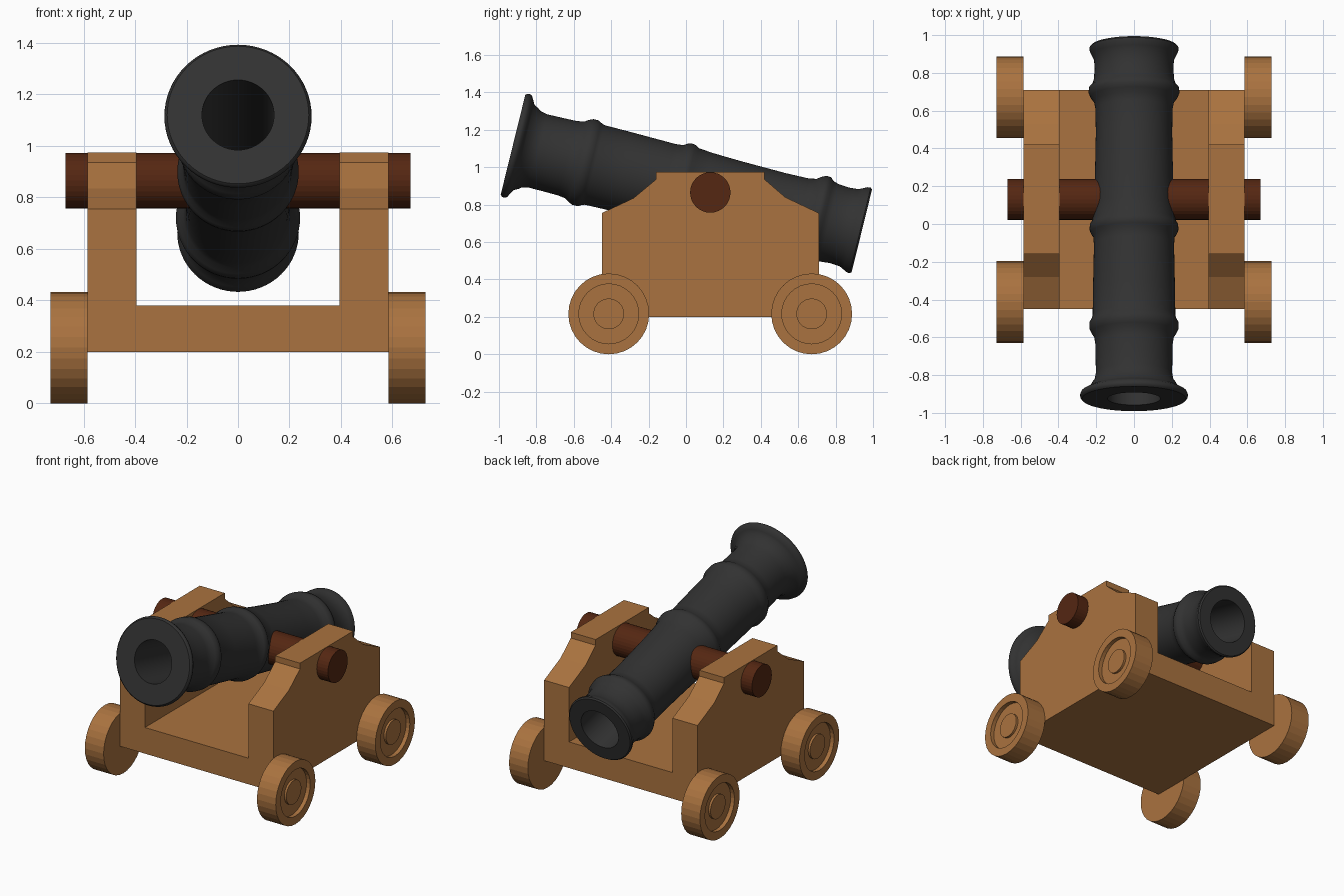
import bpy, bmesh, math
from mathutils import Vector, Matrix

if "Cube" in bpy.data.objects:
    bpy.data.objects.remove(bpy.data.objects["Cube"])


def material(name, rgb):
    m = bpy.data.materials.new(name)
    m.diffuse_color = (*rgb, 1)
    m.use_nodes = True
    m.node_tree.nodes["Principled BSDF"].inputs["Base Color"].default_value = m.diffuse_color
    return m


WOOD = material("wood", (0.40, 0.17, 0.05))
DARK_WOOD = material("dark_wood", (0.09, 0.02, 0.006))
IRON = material("iron", (0.032, 0.032, 0.032))


def finish(name, bm, mat):
    bmesh.ops.recalc_face_normals(bm, faces=bm.faces)
    me = bpy.data.meshes.new(name)
    bm.to_mesh(me)
    bm.free()
    me.materials.append(mat)
    ob = bpy.data.objects.new(name, me)
    bpy.context.collection.objects.link(ob)
    return ob


def lathe(name, profile, origin, axis, sides, mat, closed=False):
    """Turn (distance along axis, radius) points around an axis."""
    bm = bmesh.new()
    vs = [bm.verts.new((r, 0, s)) for s, r in profile]
    edges = [bm.edges.new(p) for p in zip(vs, vs[1:])]
    if closed:
        edges.append(bm.edges.new((vs[-1], vs[0])))
    bmesh.ops.spin(bm, geom=vs + edges, cent=(0, 0, 0), axis=(0, 0, 1),
                   angle=math.tau, steps=sides)
    bmesh.ops.remove_doubles(bm, verts=bm.verts, dist=1e-4)
    rot = Vector(axis).to_track_quat('Z', 'Y').to_matrix().to_4x4()
    bm.transform(Matrix.Translation(origin) @ rot)
    return finish(name, bm, mat)


def extrude_x(name, outline, half_width, mat):
    """Extrude a (y, z) outline symmetrically along x."""
    bm = bmesh.new()
    face = bm.faces.new([bm.verts.new((-half_width, y, z)) for y, z in outline])
    new = bmesh.ops.extrude_face_region(bm, geom=[face])["geom"]
    bmesh.ops.translate(bm, vec=(2 * half_width, 0, 0),
                        verts=[v for v in new if isinstance(v, bmesh.types.BMVert)])
    return finish(name, bm, mat)


# Carriage: stepped side outline with the middle cut away to a U shape
carriage = extrude_x("carriage", [
    (-0.45, 0.20), (0.71, 0.20), (0.71, 0.755), (0.53, 0.84), (0.42, 0.935),
    (0.42, 0.975), (-0.16, 0.975), (-0.16, 0.935), (-0.28, 0.835), (-0.45, 0.755)],
    0.585, WOOD)
cutter = extrude_x("carriage_cutter", [(-1, 0.38), (1, 0.38), (1, 1.5), (-1, 1.5)],
                   0.395, WOOD)
cutter.hide_render = True
mod = carriage.modifiers.new("hollow", 'BOOLEAN')
mod.operation, mod.solver, mod.object = 'DIFFERENCE', 'EXACT', cutter
bpy.context.view_layer.objects.active = carriage
bpy.ops.object.modifier_apply(modifier=mod.name)
bpy.data.objects.remove(cutter)

# Barrel: turned tube with flared muzzle, rings and open bore
barrel = lathe("barrel", [
    (0, 0.14), (0, 0.275), (0.008, 0.283), (0.02, 0.286), (0.035, 0.28),
    (0.05, 0.255), (0.06, 0.235), (0.085, 0.222), (0.10, 0.21), (0.14, 0.202),
    (0.22, 0.203), (0.30, 0.205), (0.34, 0.211), (0.362, 0.226), (0.385, 0.236),
    (0.415, 0.236), (0.43, 0.227), (0.45, 0.219), (0.60, 0.217), (0.84, 0.212),
    (0.885, 0.216), (0.905, 0.229), (0.925, 0.236), (0.95, 0.233), (0.972, 0.22),
    (1.05, 0.213), (1.20, 0.207), (1.45, 0.202), (1.58, 0.204), (1.62, 0.212),
    (1.645, 0.23), (1.67, 0.241), (1.695, 0.238), (1.71, 0.222), (1.74, 0.213),
    (1.80, 0.208), (1.85, 0.212), (1.875, 0.224), (1.895, 0.234), (1.912, 0.236),
    (1.921, 0.228), (1.921, 0.14)],
    (0, -0.925, 1.12), (0, 1.865, -0.46), 64, IRON, closed=True)
bpy.ops.object.select_all(action='DESELECT')
barrel.select_set(True)
bpy.context.view_layer.objects.active = barrel
bpy.ops.object.shade_smooth_by_angle(angle=math.radians(40))

for side, sx in (("left", -1), ("right", 1)):
    # Trunnions: pivots from the barrel wall out through the cheeks
    lathe(f"trunnion_{side}", [(0.17, 0), (0.17, 0.108), (0.67, 0.108), (0.67, 0)],
          (0, 0.13, 0.865), (sx, 0, 0), 32, DARK_WOOD)
    # Wheels: raised rim, recessed disc and hub
    for end, y in (("front", -0.413), ("rear", 0.672)):
        lathe(f"wheel_{end}_{side}", [
            (0.585, 0), (0.585, 0.216), (0.728, 0.216), (0.728, 0.16),
            (0.70, 0.16), (0.70, 0.082), (0.715, 0.082), (0.715, 0)],
            (0, y, 0.216), (sx, 0, 0), 32, WOOD)
